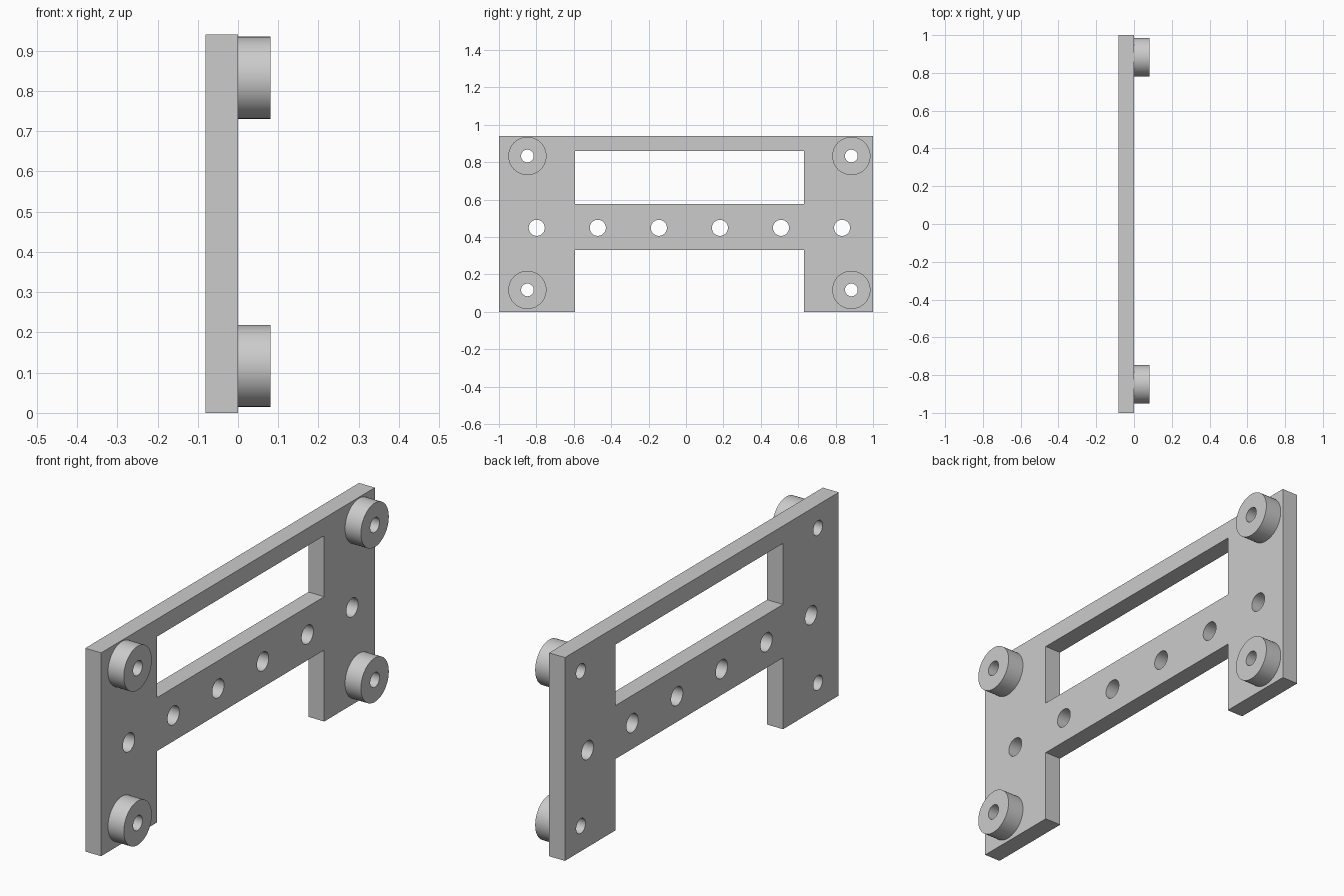
import bpy
import bmesh
from math import cos, sin, pi, radians
from mathutils import Matrix

cube = bpy.data.objects.get("Cube")
if cube:
    bpy.data.objects.remove(cube, do_unlink=True)

grey = bpy.data.materials.new("plain grey")
grey.use_nodes = True
colour = (0.6, 0.6, 0.6, 1)
grey.diffuse_color = colour
grey.node_tree.nodes["Principled BSDF"].inputs["Base Color"].default_value = colour

THICK = 0.081
# Profile axes (u, v, depth) become (y, z, x)
UPRIGHT = Matrix(((0, 0, 1, 0), (1, 0, 0, 0), (0, 1, 0, 0), (0, 0, 0, 1)))


def circle(y, z, r, n=48):
    return [(y + r * cos(2 * pi * i / n), z + r * sin(2 * pi * i / n)) for i in range(n)]


def extruded(name, loops, x):
    """Extrude a filled profile with holes along x, centred on the given x."""
    curve = bpy.data.curves.new(name + "_profile", "CURVE")
    curve.dimensions = "2D"
    curve.fill_mode = "BOTH"
    curve.extrude = THICK / 2
    for loop in loops:
        spline = curve.splines.new("POLY")
        spline.points.add(len(loop) - 1)
        for point, (u, v) in zip(spline.points, loop):
            point.co = (u, v, 0, 1)
        spline.use_cyclic_u = True
    helper = bpy.data.objects.new(name + "_helper", curve)
    bpy.context.collection.objects.link(helper)
    graph = bpy.context.evaluated_depsgraph_get()
    mesh = bpy.data.meshes.new_from_object(helper.evaluated_get(graph))
    bpy.data.objects.remove(helper, do_unlink=True)

    # Weld caps to walls and stand the part upright
    bm = bmesh.new()
    bm.from_mesh(mesh)
    bmesh.ops.remove_doubles(bm, verts=bm.verts, dist=0.0001)
    bmesh.ops.transform(bm, matrix=Matrix.Translation((x, 0, 0)) @ UPRIGHT, verts=bm.verts)
    bmesh.ops.recalc_face_normals(bm, faces=bm.faces)
    bm.to_mesh(mesh)
    bm.free()
    mesh.materials.clear()
    mesh.materials.append(grey)
    obj = bpy.data.objects.new(name, mesh)
    bpy.context.collection.objects.link(obj)
    bpy.ops.object.select_all(action="DESELECT")
    obj.select_set(True)
    bpy.context.view_layer.objects.active = obj
    bpy.ops.object.shade_smooth_by_angle(angle=radians(30))
    return obj


# Main dimensions
TOP, LEG_A, LEG_B = 0.94, -0.593, 0.63
BAR_LOW, BAR_HIGH, RAIL_LOW = 0.33, 0.577, 0.859
BOSS_HOLE, BOSS_RADIUS = 0.034, 0.102
corners = [(y, z) for y in (-0.848, 0.884) for z in (0.117, 0.833)]

# Bracket plate with legs, window, mounting holes and a row of bar holes
outline = [(-1, 0), (LEG_A, 0), (LEG_A, BAR_LOW), (LEG_B, BAR_LOW),
           (LEG_B, 0), (1, 0), (1, TOP), (-1, TOP)]
window = [(LEG_A, BAR_HIGH), (LEG_B, BAR_HIGH), (LEG_B, RAIL_LOW), (LEG_A, RAIL_LOW)]
bar_holes = [circle(-0.798 + 0.3265 * i, 0.449, 0.043) for i in range(6)]
corner_holes = [circle(y, z, BOSS_HOLE) for y, z in corners]
extruded("bracket_plate", [outline, window] + bar_holes + corner_holes, -THICK / 2)

# Round standoffs at the corners
for y, z in corners:
    name = ("upper" if z > 0.5 else "lower") + ("_front" if y < 0 else "_back") + "_standoff"
    extruded(name, [circle(y, z, BOSS_RADIUS), circle(y, z, BOSS_HOLE)], THICK / 2)
